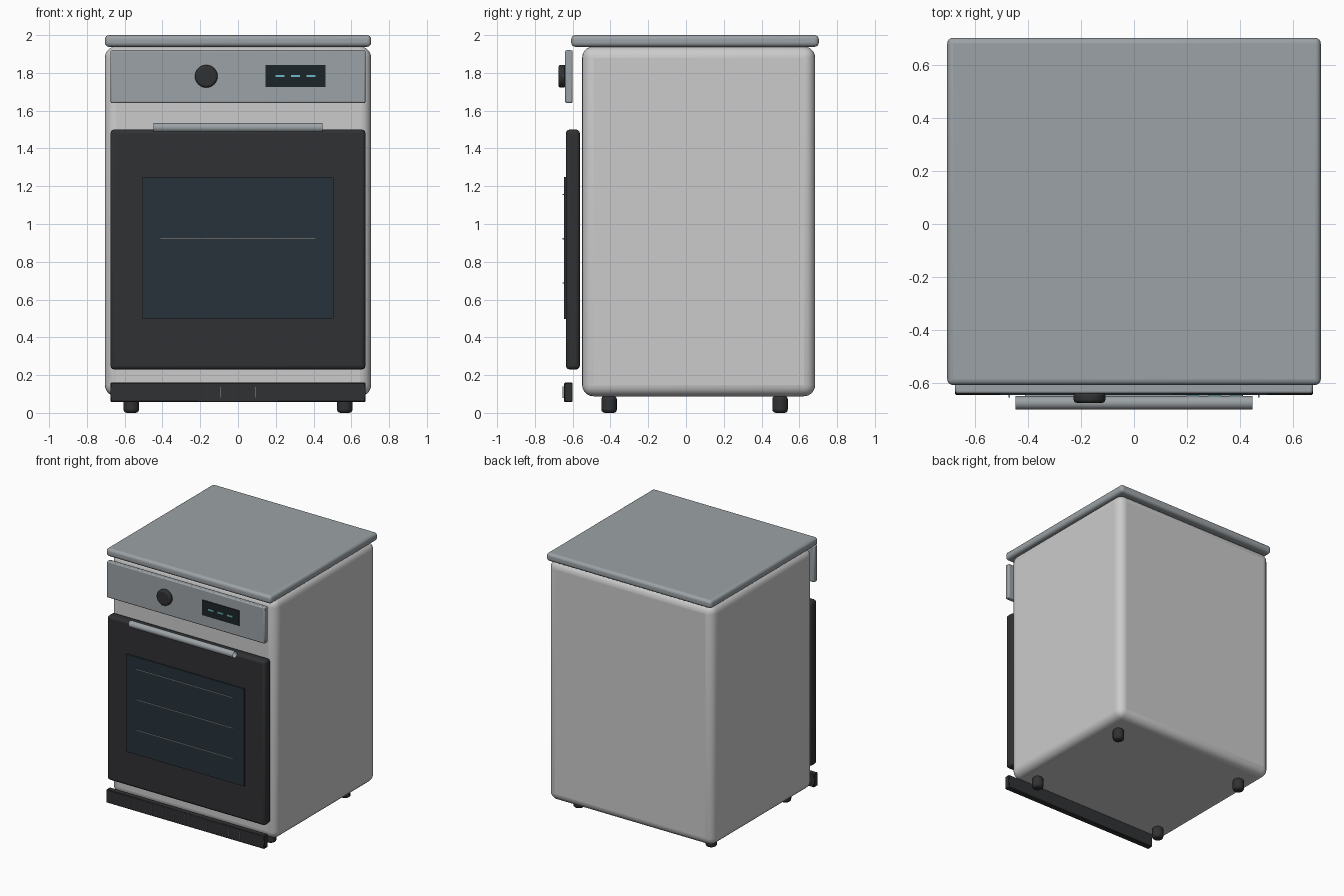
import bpy
from math import pi, radians

if "Cube" in bpy.data.objects:
    bpy.data.objects.remove(bpy.data.objects["Cube"])


def mat(name, r, g, b):
    m = bpy.data.materials.new(name)
    m.diffuse_color = (r, g, b, 1)
    m.use_nodes = True
    m.node_tree.nodes["Principled BSDF"].inputs["Base Color"].default_value = m.diffuse_color
    return m


ENAMEL = mat("enamel", 0.68, 0.68, 0.66)
STEEL = mat("steel", 0.33, 0.36, 0.38)
BLACK = mat("black", 0.03, 0.031, 0.033)
GLASS = mat("glass", 0.02, 0.032, 0.042)
RACK = mat("rack_wire", 0.33, 0.36, 0.38)
SCREEN = mat("screen", 0.012, 0.018, 0.022)
GLOW = mat("glow", 0.15, 0.5, 0.58)


def finish(ob, name, material, bevel=0.0, segments=3):
    ob.name = name
    ob.data.materials.append(material)
    bpy.ops.object.transform_apply(location=False, rotation=True, scale=True)
    if bevel:
        b = ob.modifiers.new("bevel", "BEVEL")
        b.width, b.segments = bevel, segments
        b.limit_method, b.angle_limit = "ANGLE", radians(40)
    bpy.ops.object.shade_smooth_by_angle(angle=radians(35))
    return ob


def box(name, x, y, z, material, bevel=0.0, segments=3):
    """Box from (min, max) pairs on each axis."""
    centre = [(a + b) / 2 for a, b in (x, y, z)]
    bpy.ops.mesh.primitive_cube_add(size=1, location=centre)
    ob = bpy.context.object
    ob.scale = [b - a for a, b in (x, y, z)]
    return finish(ob, name, material, bevel, segments)


def cylinder(name, loc, radius, depth, material, rot=(0, 0, 0), bevel=0.0,
             sides=32, caps="NGON"):
    bpy.ops.mesh.primitive_cylinder_add(vertices=sides, radius=radius, depth=depth,
                                        location=loc, rotation=rot, end_fill_type=caps)
    return finish(bpy.context.object, name, material, bevel)


# Cabinet and worktop
box("body", (-0.705, 0.705), (-0.55, 0.684), (0.088, 1.94), ENAMEL, 0.06, 5)
box("worktop", (-0.705, 0.705), (-0.608, 0.703), (1.938, 2.0), STEEL, 0.022, 4)

# Control panel with knob and display
box("control_panel", (-0.675, 0.675), (-0.64, -0.60), (1.64, 1.92), STEEL, 0.008, 2)
cylinder("knob", (-0.168, -0.656, 1.782), 0.06, 0.038, BLACK, (pi / 2, 0, 0), 0.012)
box("display", (0.145, 0.462), (-0.646, -0.636), (1.725, 1.842), SCREEN)
for i in range(3):
    x = 0.222 + i * 0.082
    box(f"display_dash_{i + 1}", (x - 0.024, x + 0.024), (-0.65, -0.642),
        (1.777, 1.789), GLOW)

# Oven door with window, rack lines and an open tube handle
box("door", (-0.675, 0.675), (-0.636, -0.562), (0.23, 1.50), BLACK, 0.02)
box("window", (-0.505, 0.505), (-0.646, -0.63), (0.498, 1.25), GLASS)
for i in range(3):
    z = 0.687 + i * 0.235
    box(f"rack_line_{i + 1}", (-0.412, 0.412), (-0.654, -0.642),
        (z - 0.003, z + 0.003), RACK)
cylinder("handle", (0, -0.675, 1.511), 0.025, 0.894, STEEL, (0, pi / 2, 0), caps="NOTHING")

# Kick plate with thin vertical ribs
box("kick_plate", (-0.675, 0.675), (-0.645, -0.60), (0.058, 0.16), BLACK, 0.004, 1)
for i in range(11):
    x = (i - 5) * 0.0942
    box(f"vent_rib_{i + 1}", (x - 0.003, x + 0.003), (-0.655, -0.64),
        (0.08, 0.14), RACK)

# Feet
for side, x in (("left", -0.565), ("right", 0.565)):
    for end, y in (("front", -0.407), ("back", 0.498)):
        cylinder(f"{end}_{side}_foot", (x, y, 0.045), 0.041, 0.09, BLACK,
                 bevel=0.018, sides=16)
